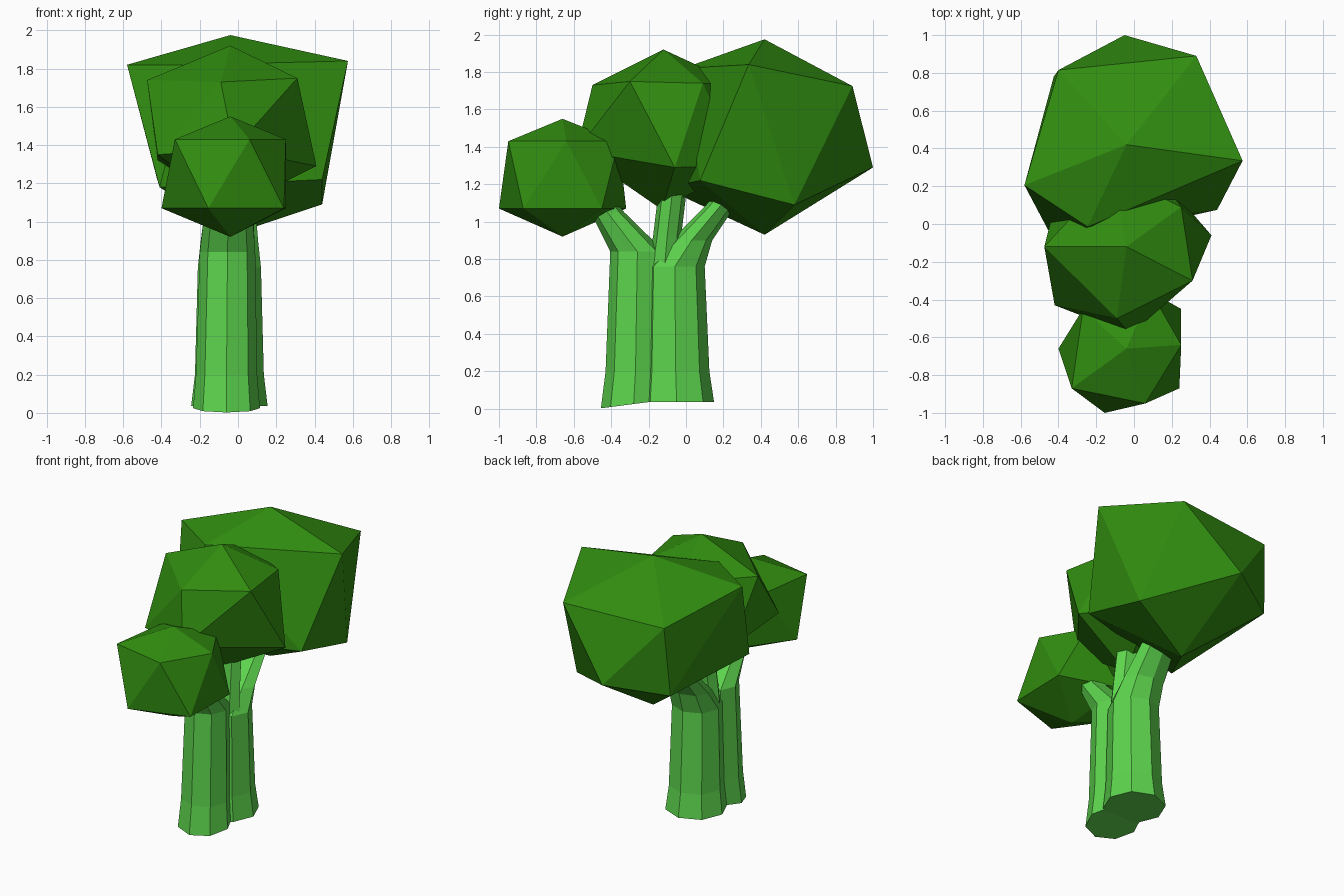
import bpy, bmesh, math


def material(name, rgb):
    m = bpy.data.materials.new(name)
    m.diffuse_color = (*rgb, 1)
    return m


LEAF = material("dark leaf green", (0.03, 0.262, 0.005))
BARK = material("light trunk green", (0.109, 0.66, 0.074))


def finish(bm, name, mat):
    bmesh.ops.recalc_face_normals(bm, faces=bm.faces)
    me = bpy.data.meshes.new(name)
    bm.to_mesh(me)
    bm.free()
    me.materials.append(mat)
    ob = bpy.data.objects.new(name, me)
    bpy.context.collection.objects.link(ob)
    return ob


def canopy(name, top, upper, lower, bottom):
    """Uneven 20-sided ball: two poles and two staggered rings of five."""
    bm = bmesh.new()
    t, b = bm.verts.new(top), bm.verts.new(bottom)
    u = [bm.verts.new(p) for p in upper]
    l = [bm.verts.new(p) for p in lower]
    for i in range(5):
        j = (i + 1) % 5
        bm.faces.new((t, u[i], u[j]))
        bm.faces.new((u[i], l[i], u[j]))
        bm.faces.new((u[j], l[i], l[j]))
        bm.faces.new((b, l[j], l[i]))
    return finish(bm, name, LEAF)


def limb(name, rings, tilt=0.0, sides=8):
    """Eight-sided tube through rings of (x, y, z, radius x, radius y)."""
    bm = bmesh.new()
    loops = []
    for k, (x, y, z, rx, ry) in enumerate(rings):
        loop = []
        for i in range(sides):
            a = math.tau * i / sides
            dy = ry * math.sin(a)
            dz = tilt * dy if k == 0 else 0
            loop.append(bm.verts.new((x + rx * math.cos(a), y + dy, z + dz)))
        loops.append(loop)
    for p, q in zip(loops, loops[1:]):
        for i in range(sides):
            j = (i + 1) % sides
            bm.faces.new((p[i], p[j], q[j], q[i]))
    bm.faces.new(loops[0][::-1])
    bm.faces.new(loops[-1])
    return finish(bm, name, BARK)


# Leaf balls; each lower point i sits between upper points i and i + 1
canopy("large_canopy", (-0.04, 0.42, 1.975),
       [(0.575, 0.335, 1.84), (0.33, 0.89, 1.725), (-0.40, 0.815, 1.71),
        (-0.58, 0.205, 1.82), (-0.245, -0.015, 1.82)],
       [(0.44, 0.58, 1.09), (-0.05, 1.0, 1.29), (-0.425, 0.78, 1.23),
        (-0.41, -0.116, 1.18), (0.44, 0.075, 1.22)],
       (-0.04, 0.42, 0.93))
canopy("middle_canopy", (-0.04, -0.12, 1.92),
       [(0.31, -0.30, 1.75), (0.25, 0.09, 1.74), (-0.11, 0.27, 1.74),
        (-0.475, -0.12, 1.74), (-0.09, -0.50, 1.73)],
       [(0.41, -0.06, 1.29), (0.10, 0.30, 1.30), (-0.42, 0.10, 1.31),
        (-0.42, -0.43, 1.35), (-0.02, -0.585, 1.38)],
       (-0.04, -0.13, 1.065))
canopy("small_canopy", (-0.04, -0.66, 1.55),
       [(0.25, -0.64, 1.43), (0.09, -0.36, 1.43), (-0.27, -0.45, 1.43),
        (-0.33, -0.87, 1.43), (0.06, -0.95, 1.43)],
       [(0.25, -0.45, 1.07), (-0.15, -0.32, 1.07), (-0.40, -0.66, 1.07),
        (-0.155, -1.0, 1.07), (0.24, -0.87, 1.07)],
       (-0.04, -0.66, 0.92))

# Front stem, bending forward into the small leaf ball
limb("front_trunk", [(-0.06, -0.28, 0.025, 0.175, 0.175),
                     (-0.06, -0.27, 0.2, 0.16, 0.16),
                     (-0.055, -0.26, 0.84, 0.145, 0.145),
                     (-0.05, -0.42, 1.05, 0.125, 0.09),
                     (-0.05, -0.48, 1.14, 0.12, 0.08)], tilt=0.13)
# Back stem, bending back into the large leaf ball
limb("back_trunk", [(-0.045, -0.05, 0.035, 0.2, 0.2),
                    (-0.045, -0.055, 0.2, 0.18, 0.18),
                    (-0.045, -0.06, 0.76, 0.165, 0.16),
                    (-0.045, 0.03, 0.90, 0.15, 0.11),
                    (-0.04, 0.18, 1.08, 0.13, 0.08),
                    (-0.04, 0.26, 1.18, 0.12, 0.08)])
# Middle branch, rising into the middle leaf ball
limb("middle_branch", [(-0.045, -0.12, 0.70, 0.14, 0.09),
                       (-0.045, -0.10, 0.93, 0.13, 0.075),
                       (-0.045, -0.07, 1.18, 0.12, 0.075)])
